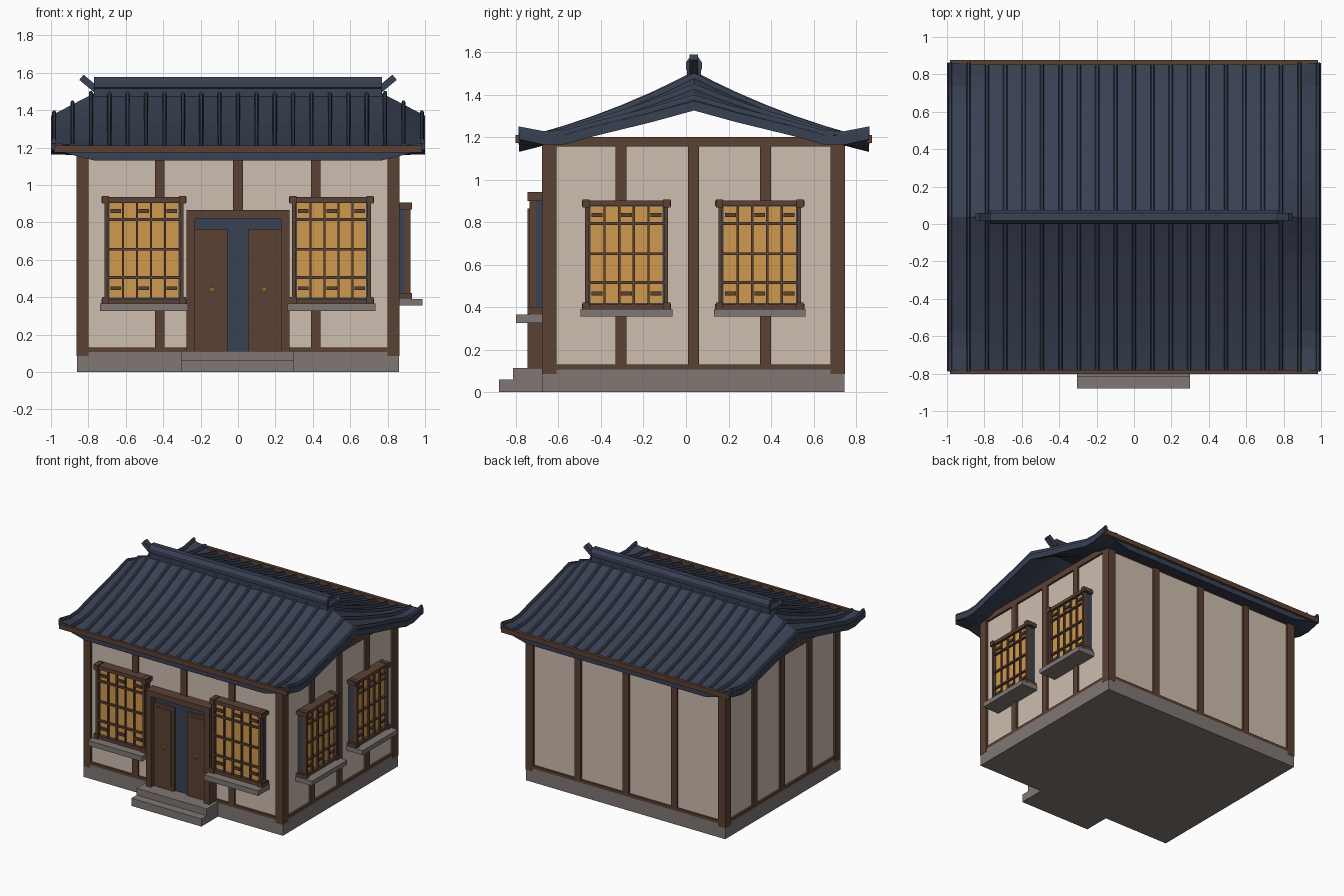
import bpy, bmesh, math
from mathutils import Matrix, Vector

if "Cube" in bpy.data.objects:
    bpy.data.objects.remove(bpy.data.objects["Cube"])


def mat(name, r, g, b):
    m = bpy.data.materials.new(name)
    m.diffuse_color = (r, g, b, 1)
    m.use_nodes = True
    m.node_tree.nodes["Principled BSDF"].inputs["Base Color"].default_value = m.diffuse_color
    return m


PLASTER = mat("plaster", .61, .51, .43)
WOOD = mat("brown_wood", .105, .053, .034)
SLATE = mat("slate_blue", .040, .052, .086)
AMBER = mat("amber_paper", .63, .32, .075)
STONE = mat("grey_stone", .215, .185, .175)
GOLD = mat("gold", .62, .33, .05)


def finish(name, bm, material):
    bmesh.ops.recalc_face_normals(bm, faces=bm.faces)
    me = bpy.data.meshes.new(name)
    bm.to_mesh(me)
    bm.free()
    me.materials.append(material)
    ob = bpy.data.objects.new(name, me)
    bpy.context.collection.objects.link(ob)
    return ob


def boxes(name, material, items, matrix=Matrix()):
    """One object made of boxes given as (x0, x1, y0, y1, z0, z1)."""
    bm = bmesh.new()
    for x0, x1, y0, y1, z0, z1 in items:
        m = Matrix.Translation(((x0 + x1) / 2, (y0 + y1) / 2, (z0 + z1) / 2))
        m = m @ Matrix.Diagonal((x1 - x0, y1 - y0, z1 - z0, 1))
        bmesh.ops.create_cube(bm, size=1, matrix=matrix @ m)
    return finish(name, bm, material)


def loft(bm, rings):
    """Skin closed rings of points and cap both ends."""
    vs = [[bm.verts.new(p) for p in r] for r in rings]
    n = len(vs[0])
    for a, b in zip(vs, vs[1:]):
        for i in range(n):
            j = (i + 1) % n
            bm.faces.new((a[i], a[j], b[j], b[i]))
    bm.faces.new(vs[0])
    bm.faces.new(vs[-1])


# Stone base and steps
X, Y0, Y1, YC = .861, -.675, .745, .0375
boxes("stone_base", STONE, [(-X, X, Y0, Y1, 0, .107)])
boxes("front_steps", STONE, [(-.305, .3, -.88, Y0 + .02, 0, .06),
                             (-.305, .3, -.815, Y0 + .02, .06, .113)])

# Plaster walls
boxes("plaster_walls", PLASTER, [(-X + .015, X - .015, Y0 + .015, Y1 - .015, .1, 1.16)])

# Timber posts on all four sides
posts = []
for sx in (-1, 1):
    xa, xb = sorted((sx * (X + .002), sx * .8))
    posts.append((xa, xb, Y0 - .002, Y0 + .065, .085, 1.18))
    posts.append((xa, xb, Y1 - .065, Y1 + .002, .085, 1.18))
    xa, xb = sorted((sx * X, sx * (X - .04)))
    for y in (-.305, .035, .375):
        posts.append((xa, xb, y - .026, y + .026, .107, 1.17))
for x in (-.418, 0, .415):
    posts.append((x - .026, x + .026, Y0, Y0 + .04, .107, 1.17))
    posts.append((x - .026, x + .026, Y1 - .04, Y1, .107, 1.17))
boxes("timber_posts", WOOD, posts)

# Bottom and top beams
beams = []
for z0, z1 in ((.107, .13), (1.155, 1.2)):
    beams += [(-X, X, Y0, Y0 + .035, z0, z1), (-X, X, Y1 - .035, Y1, z0, z1),
              (-X, -X + .035, Y0, Y1, z0, z1), (X - .035, X, Y0, Y1, z0, z1)]
boxes("wall_beams", WOOD, beams)

# Door
boxes("door_frame", WOOD, [(-.275, -.23, -.745, -.65, .107, .865),
                           (.23, .275, -.745, -.65, .107, .865),
                           (-.275, .275, -.745, -.65, .82, .865)])
boxes("door_backing", SLATE, [(-.23, .23, -.69, -.65, .11, .82)])
leaves, handles = [], []
for s in (-1, 1):
    xa, xb = sorted((s * .057, s * .23))
    leaves += [(xa, xb, -.71, -.66, .113, .765),
               (xa + .02, xb - .02, -.714, -.66, .14, .74)]
    handles += [(s * .138 - .011, s * .138 + .011, -.725, -.70, .43, .452),
                (s * .138 - .005, s * .138 + .005, -.735, -.70, .425, .446)]
boxes("door_leaves", WOOD, leaves)
boxes("door_handles", GOLD, handles)


# Lattice window, facing -y, sill bottom at the origin
def window(name, m):
    boxes(name + "_sill", STONE, [(-.235, .235, -.125, .02, 0, .04)], m)
    boxes(name + "_casing", SLATE, [(-.205, .205, -.038, .02, .05, .59)], m)
    boxes(name + "_paper", AMBER, [(-.185, .185, -.042, 0, .072, .578)], m)
    frame = [(-.228, .228, -.06, .02, .04, .066), (-.228, .228, -.06, .02, .582, .61)]
    for s in (-1, 1):
        xa, xb = sorted((s * .192, s * .212))
        frame.append((xa, xb, -.062, -.03, .04, .6))
        xa, xb = sorted((s * .188, s * .225))
        frame += [(xa, xb, -.07, 0, .036, .075), (xa, xb, -.07, 0, .575, .617)]
    boxes(name + "_frame", WOOD, frame, m)
    bars = [(x - .006, x + .006, -.055, -.04, .06, .59) for x in (-.1125, -.0375, .0375, .1125)]
    bars += [(-.2, .2, -.058, -.04, z - .007, z + .007) for z in (.18, .33, .49)]
    bars += [(x - .028, x + .028, -.056, -.04, z - .01, z + .01)
             for x in (-.15, 0, .15) for z in (.122, .535)]
    boxes(name + "_lattice", WOOD, bars, m)


for tag, x in (("left", -.503), ("right", .5)):
    window("front_window_" + tag, Matrix.Translation((x, Y0, .325)))
for tag, y in (("near", -.28), ("far", .347)):
    window("side_window_" + tag, Matrix.Translation((X, y, .355))
           @ Matrix.Rotation(math.pi / 2, 4, 'Z') @ Matrix.Diagonal((.92, 1, .895, 1)))

# Roof surface: straight middle, ends drop at the ridge and lift at the eaves
D = .8225
END = [(0, 1.37), (.2, 1.315), (.475, 1.248), (.61, 1.21), (.7, 1.207), (D + .001, 1.235)]


def roof_z(x, d):
    mid = 1.49 - .53 * d + .18 * d * d
    for (d0, z0), (d1, z1) in zip(END, END[1:]):
        if d0 <= d <= d1:
            end = z0 + (z1 - z0) * (d - d0) / (d1 - d0)
            break
    t = max(0, (abs(x) - .77) / .23)
    return mid + (end - mid) * t


ds = [-D, -.76, -.7, -.61, -.475, -.34, -.2, -.1, 0, .1, .2, .34, .475, .61, .7, .76, D]
bm = bmesh.new()
rings = []
for x in (-1, -.885, -.77, .77, .885, 1):
    top = [Vector((x, YC + d, roof_z(x, abs(d)))) for d in ds]
    rings.append(top + [p - Vector((0, 0, .045)) for p in reversed(top)])
loft(bm, rings)
finish("roof_slab", bm, SLATE)

# Rounded tile ribs running over the roof
bm = bmesh.new()
section = [(-.011, -.01), (-.011, .01), (-.006, .02), (.006, .02), (.011, .01), (.011, -.01)]
for i in range(-10, 11):
    x = i * .0983
    loft(bm, [[(x + u, YC + d * 1.004, roof_z(x, abs(d)) + w) for u, w in section] for d in ds])
finish("roof_tile_ribs", bm, SLATE)

# Eave boards
boxes("eave_boards", WOOD, [(-.985, .985, -.802, -.78, 1.172, 1.21),
                            (-.985, .985, .85, .876, 1.172, 1.21)])

# Ridge with stacked caps and raised ends
bm = bmesh.new()
ridge = [(-.032, 1.46), (-.032, 1.515), (-.038, 1.52), (-.038, 1.55), (-.02, 1.576),
         (.02, 1.576), (.038, 1.55), (.038, 1.52), (.032, 1.515), (.032, 1.46)]
loft(bm, [[(x, YC + u, z) for u, z in ridge] for x in (-.77, .77)])
finish("ridge_cap", bm, SLATE)
for s, tag in ((-1, "left"), (1, "right")):
    m = Matrix.Translation((s * .795, YC, 1.54)) @ Matrix.Rotation(-s * math.radians(40), 4, 'Y')
    boxes("ridge_end_" + tag, SLATE, [(-.055, .055, -.02, .02, -.018, .018)], m)
